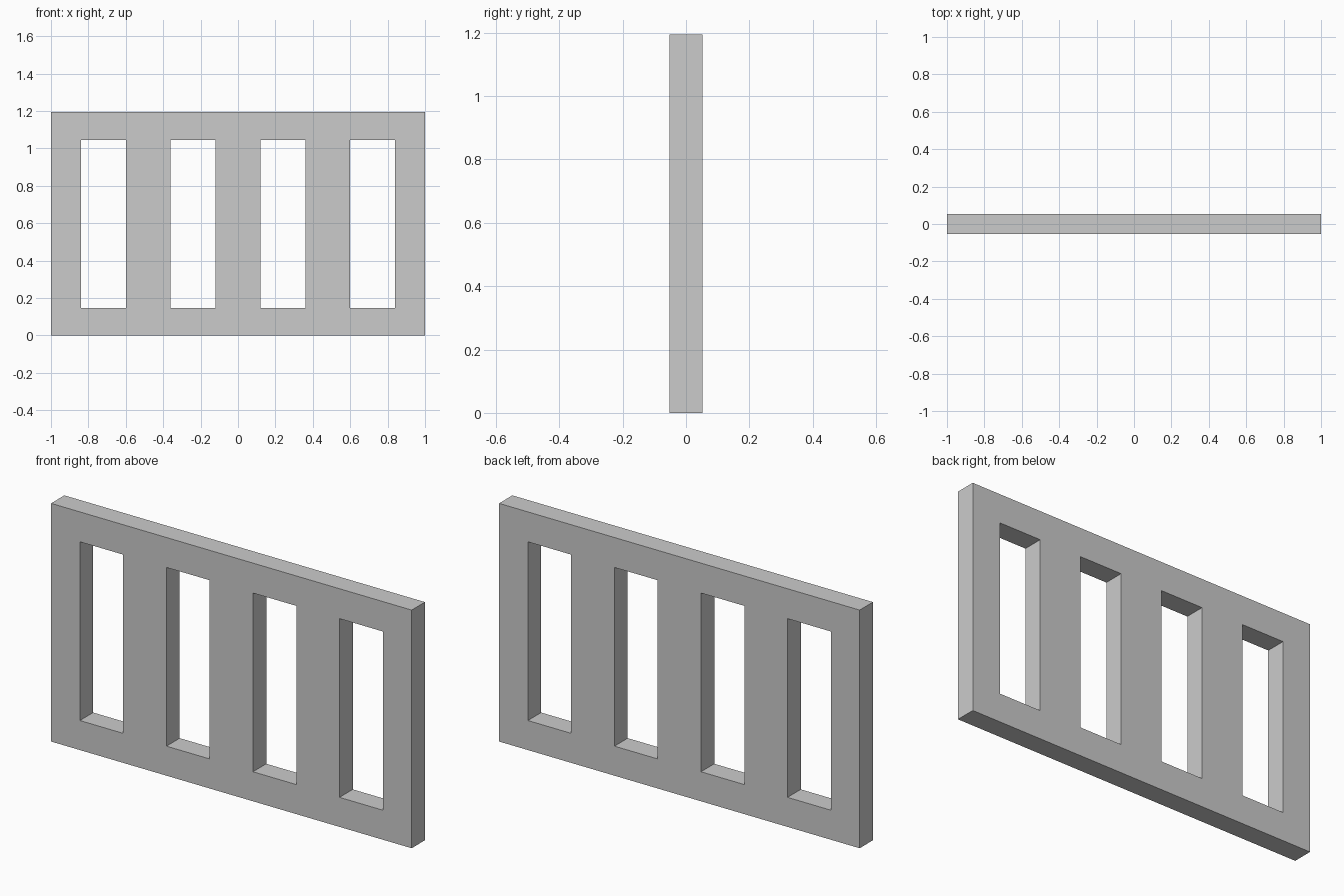
import bpy, bmesh
from mathutils import Vector

if "Cube" in bpy.data.objects:
    bpy.data.objects.remove(bpy.data.objects["Cube"])

HEIGHT, DEPTH = 1.194, 0.105
SILL, HEAD = 0.148, 1.044
PITCH, OPENING, COUNT = 0.48, 0.24, 4

# Column and row lines of the panel; odd columns in the middle row are openings
xs = [-1.0]
for i in range(COUNT):
    centre = (i - (COUNT - 1) / 2) * PITCH
    xs += [centre - OPENING / 2, centre + OPENING / 2]
xs.append(1.0)
zs = [0.0, SILL, HEAD, HEIGHT]

# Front face as a grid of quads with the openings left out
bm = bmesh.new()
grid = [[bm.verts.new((x, -DEPTH / 2, z)) for z in zs] for x in xs]
for i in range(len(xs) - 1):
    for j in range(len(zs) - 1):
        if not (j == 1 and i % 2 == 1):
            bm.faces.new((grid[i][j], grid[i + 1][j],
                          grid[i + 1][j + 1], grid[i][j + 1]))

# Thickness of the panel, including the inner sides of the openings
result = bmesh.ops.extrude_face_region(bm, geom=bm.faces[:], use_keep_orig=True)
back = [g for g in result["geom"] if isinstance(g, bmesh.types.BMVert)]
bmesh.ops.translate(bm, verts=back, vec=Vector((0, DEPTH, 0)))
bmesh.ops.recalc_face_normals(bm, faces=bm.faces[:])

mesh = bpy.data.meshes.new("slotted_panel")
bm.to_mesh(mesh)
bm.free()
panel = bpy.data.objects.new("slotted_panel", mesh)
bpy.context.collection.objects.link(panel)
